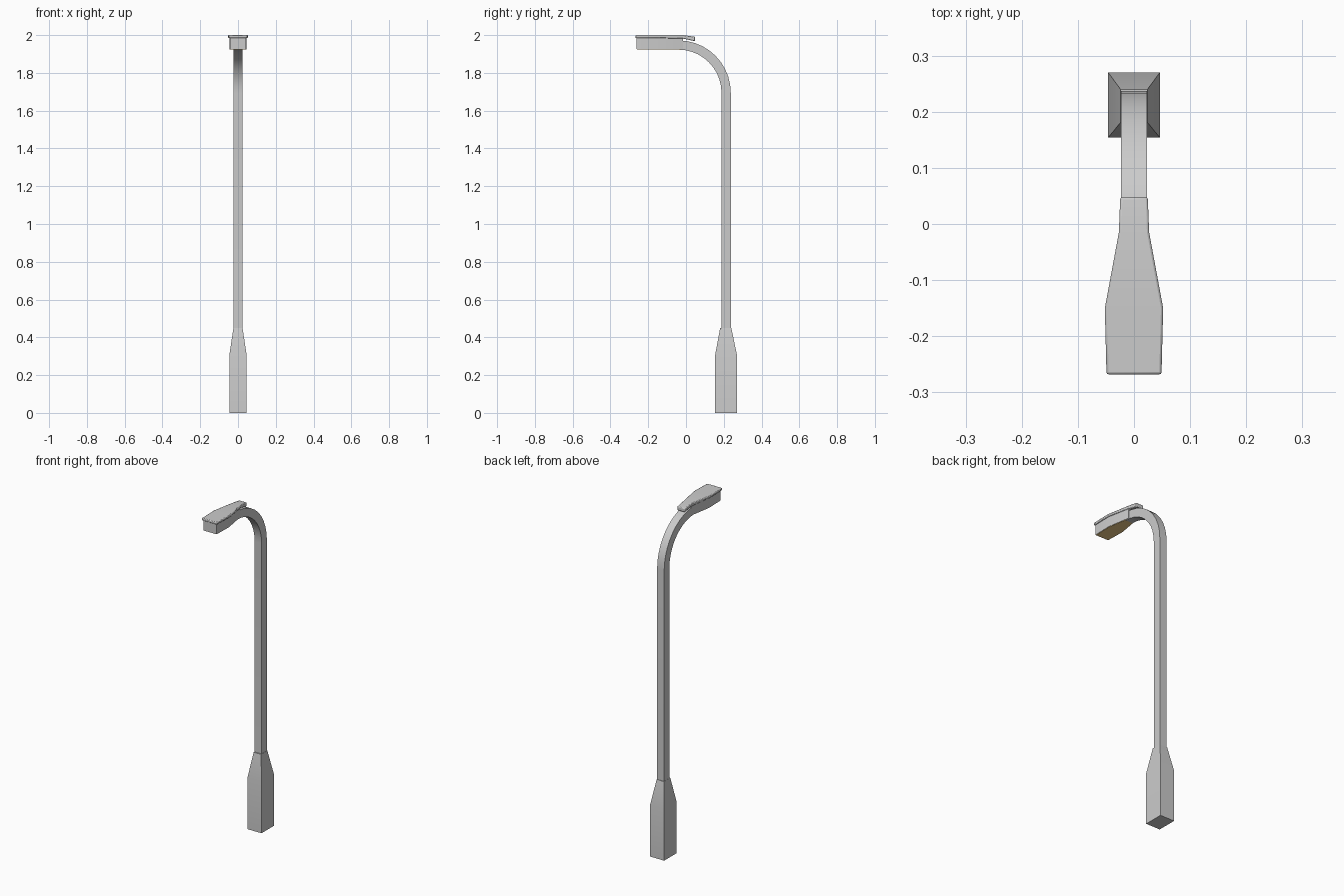
import bpy, bmesh, math

if "Cube" in bpy.data.objects:
    bpy.data.objects.remove(bpy.data.objects["Cube"])

POLE_Y = 0.211


def finish(name, bm, bevel=0.0):
    bmesh.ops.recalc_face_normals(bm, faces=bm.faces)
    mesh = bpy.data.meshes.new(name)
    bm.to_mesh(mesh)
    bm.free()
    ob = bpy.data.objects.new(name, mesh)
    bpy.context.collection.objects.link(ob)
    if bevel:
        mod = ob.modifiers.new("edge", "BEVEL")
        mod.width, mod.segments = bevel, 2
    bpy.ops.object.select_all(action="DESELECT")
    ob.select_set(True)
    bpy.context.view_layer.objects.active = ob
    bpy.ops.object.shade_smooth_by_angle(angle=math.radians(35))
    return ob


def loft(name, rings, bevel=0.0):
    """Skin a list of closed rings and cap both ends."""
    bm = bmesh.new()
    loops = [[bm.verts.new(p) for p in ring] for ring in rings]
    for a, b in zip(loops, loops[1:]):
        n = len(a)
        for i in range(n):
            bm.faces.new((a[i], a[(i + 1) % n], b[(i + 1) % n], b[i]))
    bm.faces.new(loops[0])
    bm.faces.new(loops[-1])
    return finish(name, bm, bevel)


def box_ring(hx, y0, y1, z):
    return [(-hx, y0, z), (hx, y0, z), (hx, y1, z), (-hx, y1, z)]


def cross_rings(stations):
    """Box cross-sections along y: (y, half width, bottom z, top z)."""
    return [[(-w, y, b), (w, y, b), (w, y, t), (-w, y, t)]
            for y, w, b, t in stations]


# Base: square foot tapering to the pole
loft("base", [box_ring(0.046, 0.154, 0.270, 0),
              box_ring(0.046, 0.154, 0.270, 0.305),
              box_ring(0.024, 0.181, 0.240, 0.45)])

# Pole with curved arm
W = 0.023
CY, CZ, RI, RO = -0.04, 1.695, 0.228, 0.277
rings = [box_ring(W, CY + RI, CY + RO, 0.44)]
SEG = 10
for i in range(SEG + 1):
    a = math.pi / 2 * i / SEG
    c, s = math.cos(a), math.sin(a)
    yi, zi = CY + RI * c, CZ + RI * s
    yo, zo = CY + RO * c, CZ + RO * s
    rings.append([(-W, yi, zi), (W, yi, zi), (W, yo, zo), (-W, yo, zo)])
loft("pole_arm", rings)

# Lamp housing
loft("lamp_housing", cross_rings([(-0.262, 0.043, 1.926, 1.988),
                                  (-0.15, 0.046, 1.926, 1.988),
                                  (-0.015, 0.0235, 1.926, 1.985)]))

# Lid overhanging the housing
loft("lamp_lid", cross_rings([(-0.268, 0.049, 1.985, 2.0),
                              (-0.15, 0.052, 1.985, 2.0),
                              (-0.015, 0.027, 1.981, 2.0),
                              (0.048, 0.0245, 1.968, 1.991)]), bevel=0.004)

# Light panel under the housing
lens = loft("light_panel", cross_rings([(-0.259, 0.041, 1.924, 1.93),
                                        (-0.15, 0.044, 1.924, 1.93),
                                        (-0.025, 0.0225, 1.924, 1.93)]))
mat = bpy.data.materials.new("warm_light")
mat.diffuse_color = (0.85, 0.6, 0.25, 1)
mat.use_nodes = True
mat.node_tree.nodes["Principled BSDF"].inputs["Base Color"].default_value = mat.diffuse_color
lens.data.materials.append(mat)
